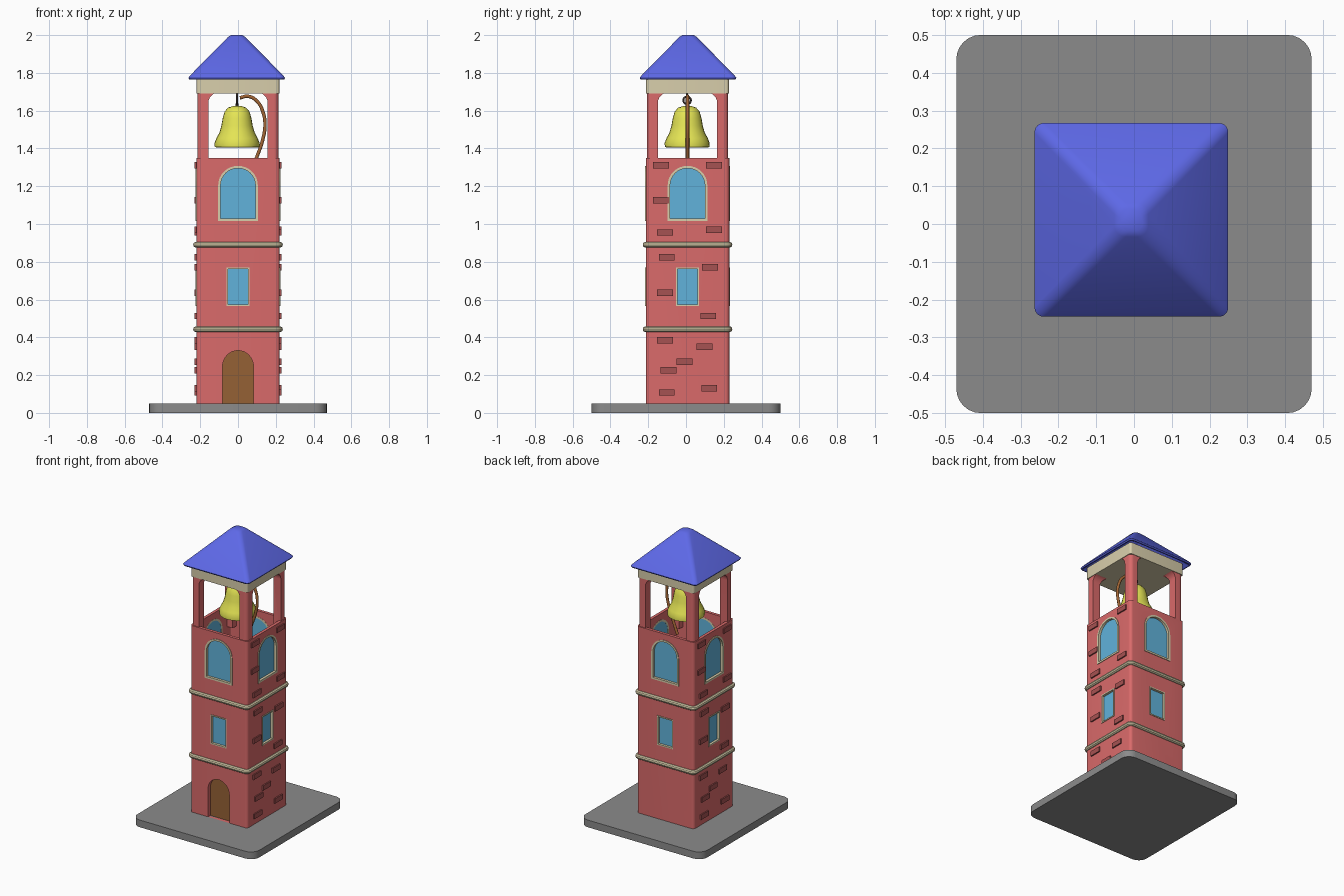
import bpy, bmesh
from math import sin, cos, pi
from mathutils import Matrix, Vector

cube = bpy.data.objects.get("Cube")
if cube:
    bpy.data.objects.remove(cube, do_unlink=True)


def material(name, r, g, b):
    m = bpy.data.materials.new(name)
    m.use_nodes = True
    m.diffuse_color = (r, g, b, 1)
    bsdf = next(n for n in m.node_tree.nodes if n.type == 'BSDF_PRINCIPLED')
    bsdf.inputs["Base Color"].default_value = (r, g, b, 1)
    bsdf.inputs["Roughness"].default_value = 0.8
    return m


RED = material("wall_red", .70, .145, .145)
BRICK = material("brick_red", .38, .085, .085)
CREAM = material("trim_cream", .69, .62, .41)
GLASS = material("window_blue", .12, .45, .71)
WOOD = material("door_brown", .30, .12, .035)
YELLOW = material("bell_yellow", .78, .78, .09)
BLUE = material("roof_blue", .115, .145, .83)
GREY = material("base_grey", .26, .26, .26)
ROPE = material("rope_brown", .36, .13, .035)
IRON = material("iron_dark", .06, .045, .04)

CENTRE = Vector((0, .008, 0))
HALF = .221          # half width of the tower


def finish(name, bm, mat, matrix=None):
    bmesh.ops.remove_doubles(bm, verts=bm.verts, dist=1e-5)
    bmesh.ops.recalc_face_normals(bm, faces=bm.faces)
    mesh = bpy.data.meshes.new(name)
    bm.to_mesh(mesh)
    bm.free()
    if matrix:
        mesh.transform(matrix)
    mesh.materials.append(mat)
    ob = bpy.data.objects.new(name, mesh)
    bpy.context.collection.objects.link(ob)
    return ob


def smooth(ob):
    bpy.ops.object.select_all(action='DESELECT')
    ob.select_set(True)
    bpy.context.view_layer.objects.active = ob
    bpy.ops.object.shade_smooth_by_angle(angle=.6)
    return ob


def bridge(bm, a, b):
    for i in range(len(a)):
        j = (i + 1) % len(a)
        bm.faces.new((a[i], a[j], b[j], b[i]))


def loft(name, rings, mat, centre=CENTRE, closed=False, matrix=None):
    """Skin rounded rectangles given as (half x, half y, corner radius, z)."""
    bm = bmesh.new()
    loops = []
    for hx, hy, r, z in rings:
        loop = []
        for q in range(4):
            sx, sy = ((1, 1), (-1, 1), (-1, -1), (1, -1))[q]
            for i in range(7):
                a = q * pi / 2 + i * pi / 12
                loop.append(bm.verts.new((sx * (hx - r) + r * cos(a),
                                          sy * (hy - r) + r * sin(a), z)))
        loops.append(loop)
    for a, b in zip(loops, loops[1:]):
        bridge(bm, a, b)
    if closed:
        bridge(bm, loops[-1], loops[0])
    else:
        bm.faces.new(loops[0])
        bm.faces.new(loops[-1])
    place = Matrix.Translation(centre)
    return finish(name, bm, mat, place @ matrix if matrix else place)


def outline(w, low, spring, rise):
    """Opening shape: straight sides, with an arched head if rise > 0."""
    pts = [(-w, low), (w, low)]
    if rise:
        return pts + [(w * cos(i * pi / 16), spring + rise * sin(i * pi / 16)) for i in range(17)]
    return pts + [(w, spring), (-w, spring)]


def on_side(k):
    return Matrix.Translation(CENTRE) @ Matrix.Rotation(k * pi / 2, 4, 'Z')


def wall_piece(name, shape, d0, d1, side, mat, hole=None, shift=0):
    """Extrude a shape out of a wall between depths d0 and d1."""
    bm = bmesh.new()

    def loop(pts, d):
        return [bm.verts.new((u + shift, -HALF - d, v)) for u, v in pts]
    back, front = loop(shape, d0), loop(shape, d1)
    bridge(bm, back, front)
    if hole:
        hole_back, hole_front = loop(hole, d0), loop(hole, d1)
        bridge(bm, hole_back, hole_front)
        bridge(bm, back, hole_back)
        bridge(bm, front, hole_front)
    else:
        bm.faces.new(back)
        bm.faces.new(front)
    return finish(name, bm, mat, on_side(side))


def cut(ob, cutters):
    bpy.context.view_layer.objects.active = ob
    for c in cutters:
        mod = ob.modifiers.new("cut", 'BOOLEAN')
        mod.operation, mod.solver, mod.object = 'DIFFERENCE', 'EXACT', c
        bpy.ops.object.modifier_apply(modifier=mod.name)
        bpy.data.objects.remove(c, do_unlink=True)


def tube(name, points, radius, mat):
    curve = bpy.data.curves.new(name, 'CURVE')
    curve.dimensions = '3D'
    curve.bevel_depth, curve.bevel_resolution = radius, 3
    curve.use_fill_caps = True
    s = curve.splines.new('BEZIER')
    s.bezier_points.add(len(points) - 1)
    for bp, co in zip(s.bezier_points, points):
        bp.co = co
        bp.handle_left_type = bp.handle_right_type = 'AUTO'
    curve.materials.append(mat)
    ob = bpy.data.objects.new(name, curve)
    bpy.context.collection.objects.link(ob)


# Ground plate
smooth(loft("base_plate", [(.47, .5, .065, 0), (.47, .5, .065, .05)], GREY, Vector()))

# Tower body with hollow top, window openings and door recess
body = loft("tower_body", [(HALF, HALF, .02, .045), (HALF, HALF, .02, 1.35)], RED)
cutters = [loft("well_cutter", [(.2, .2, .01, .95), (.2, .2, .01, 1.5)], RED)]
windows = {"upper_window": (.105, 1.015, 1.205, .103, .013),
           "middle_window": (.062, .565, .77, 0, .008)}
for side in range(4):
    for name, (w, low, spring, rise, t) in windows.items():
        head = t if not rise else 0
        outer = outline(w, low, spring, rise)
        inner = outline(w - t, low + t, spring - head, max(rise - t, 0))
        e = .003
        hole = outline(w - e, low + e, spring - (e if head else 0), max(rise - e, 0))
        cutters.append(wall_piece(name + "_cutter", hole, -.03, .05, side, RED))
        wall_piece(name + "_frame", outer, -.022, .004, side, CREAM, inner)
        wall_piece(name + "_glass", hole, -.021, -.013, side, GLASS)
cutters.append(wall_piece("door_cutter", outline(.082, .05, .245, .085), -.04, .05, 0, RED))
cut(body, cutters)
smooth(body)
wall_piece("door", outline(.082, .05, .245, .085), -.045, -.025, 0, WOOD)

# Rounded string courses
for name, z in (("lower_band", .443), ("upper_band", .89)):
    rings = []
    for i in range(10):
        c, s = .016 * cos(i * pi / 5), .016 * sin(i * pi / 5)
        rings.append((HALF + c, HALF + c, .022 + c, z + s))
    smooth(loft(name, rings, CREAM, closed=True))

# Scattered raised bricks on the two flanks
BRICKS = [(-.14, 1.31), (.14, 1.31), (-.14, 1.125), (-.12, .955), (.14, .97),
          (-.11, .825), (.12, .77), (-.12, .635), (.11, .513), (-.12, .384),
          (.09, .35), (-.015, .27), (-.1, .225), (-.11, .108), (.115, .13)]
for side in (1, 3):
    for u, v in BRICKS:
        wall_piece("brick", outline(.042, v - .017, v + .017, 0), -.005, .009, side, BRICK, shift=u)

# Belfry posts with curved heads
posts = loft("belfry_posts", [(.215, .215, .025, 1.2), (.215, .215, .025, 1.692)], RED)
arches = []
for k in range(2):
    turn = Matrix.Translation((0, 0, 1.395)) @ Matrix.Rotation(k * pi / 2, 4, 'Z') @ Matrix.Rotation(pi / 2, 4, 'X')
    arches.append(loft("arch_cutter", [(.157, .301, .055, -.4), (.157, .301, .055, .4)], RED, matrix=turn))
cut(posts, arches)
smooth(posts)

# Cornice and roof shell
smooth(loft("cornice", [(.219, .219, .015, 1.69), (.219, .219, .015, 1.772)], CREAM))
ROOF_CENTRE = Vector((-.007, .011, 0))
smooth(loft("roof", [(.03, .03, .025, 1.97), (.245, .245, .02, 1.765), (.252, .252, .022, 1.766),
                     (.256, .256, .024, 1.774), (.245, .245, .026, 1.788),
                     (.045, .045, .03, 1.991), (.03, .03, .025, 2.0)], BLUE, ROOF_CENTRE))

# Bell, flared and hollow
BELL = [(.05, 1.57), (.07, 1.5), (.1, 1.42), (.108, 1.405), (.118, 1.408), (.119, 1.43),
        (.109, 1.455), (.093, 1.485), (.083, 1.52), (.076, 1.56), (.066, 1.595),
        (.048, 1.616), (.02, 1.625)]
smooth(loft("bell", [(r, r, r, z) for r, z in BELL], YELLOW, Vector((-.005, .006, 0))))

# Hanger ring and rope
ring = [(-.005, .006 + .02 * sin(i * pi / 6), 1.655 + .02 * cos(i * pi / 6)) for i in range(13)]
tube("bell_ring", ring, .005, IRON)
tube("ring_stem", [(-.005, .006, 1.67), (-.005, .006, 1.7)], .006, IRON)
tube("bell_stem", [(-.005, .006, 1.615), (-.005, .006, 1.638)], .008, IRON)
ROPE_PATH = [(.01, 1.668), (.055, 1.676), (.105, 1.645), (.133, 1.59),
             (.143, 1.53), (.132, 1.45), (.098, 1.35), (.06, 1.25)]
tube("bell_rope", [(x, .008, z) for x, z in ROPE_PATH], .0095, ROPE)
